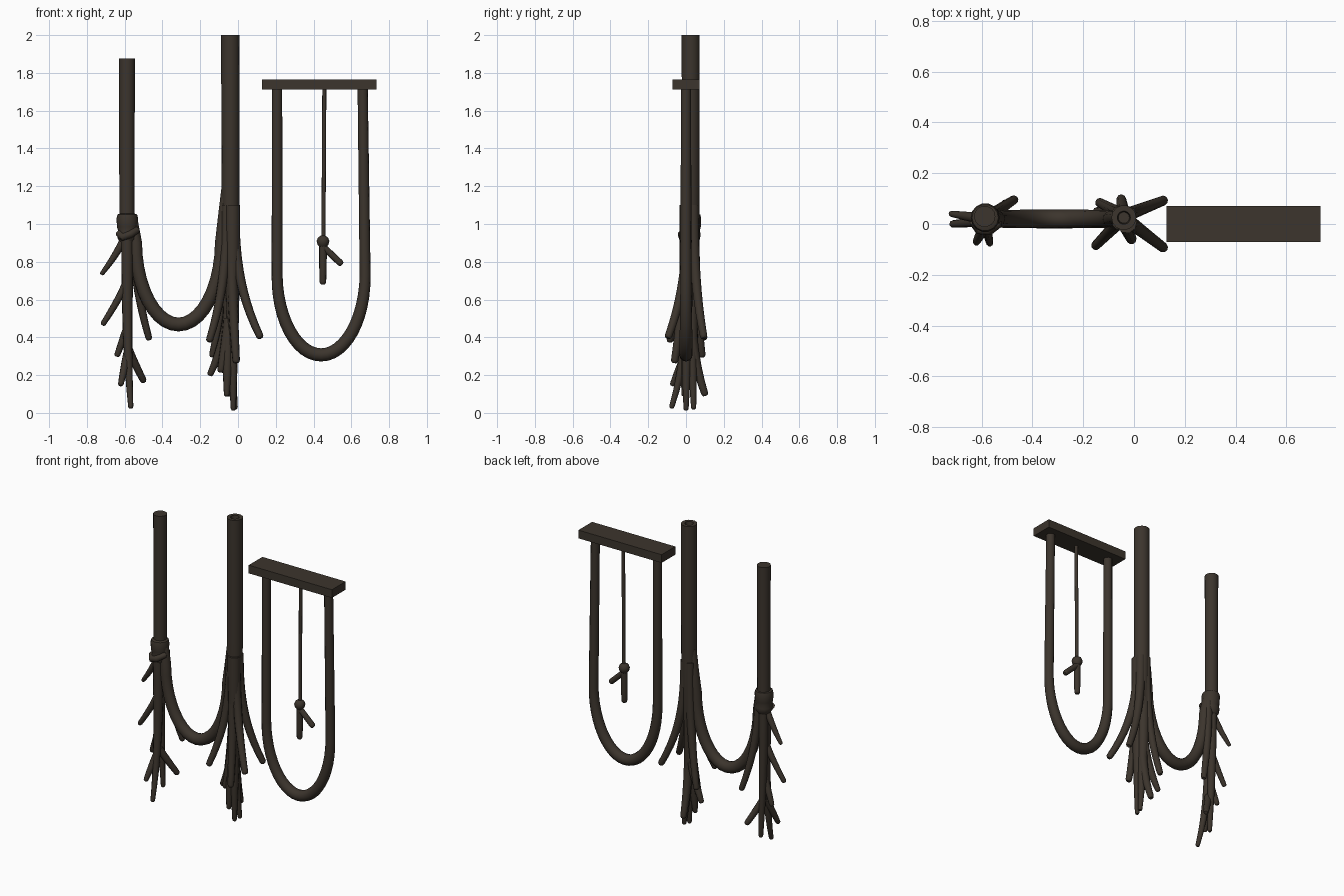
import bpy, bmesh, math
from mathutils import Vector

if "Cube" in bpy.data.objects:
    bpy.data.objects.remove(bpy.data.objects["Cube"])

bark = bpy.data.materials.new("dark bark brown")
bark.diffuse_color = (0.045, 0.035, 0.026, 1)
bark.use_nodes = True
bark.node_tree.nodes["Principled BSDF"].inputs["Base Color"].default_value = bark.diffuse_color


def finish(name, bm, smooth=True):
    bmesh.ops.recalc_face_normals(bm, faces=bm.faces)
    me = bpy.data.meshes.new(name)
    bm.to_mesh(me)
    bm.free()
    ob = bpy.data.objects.new(name, me)
    bpy.context.collection.objects.link(ob)
    me.materials.append(bark)
    if smooth:
        bpy.ops.object.select_all(action='DESELECT')
        ob.select_set(True)
        bpy.context.view_layer.objects.active = ob
        bpy.ops.object.shade_smooth_by_angle(angle=math.radians(50))


def skin(name, rings):
    """Join rings of points into a closed tube."""
    bm = bmesh.new()
    rings = [[bm.verts.new(p) for p in ring] for ring in rings]
    n = len(rings[0])
    for a, b in zip(rings, rings[1:]):
        for k in range(n):
            j = (k + 1) % n
            bm.faces.new((a[k], a[j], b[j], b[k]))
    bm.faces.new(rings[0])
    bm.faces.new(rings[-1])
    finish(name, bm)


def circle(sides):
    return [(math.cos(2 * math.pi * k / sides), math.sin(2 * math.pi * k / sides)) for k in range(sides)]


def lathe(name, x, y, profile, sides=14):
    skin(name, [[(x + r * c, y + r * s, z) for c, s in circle(sides)] for r, z in profile])


def tube(name, pts, radii, sides=9, round_end=False):
    """Sweep a circle of varying radius along a path."""
    pts, radii = [Vector(p) for p in pts], list(radii)
    if round_end:
        d, r, end = (pts[-1] - pts[-2]).normalized(), radii[-1], pts[-1]
        for k in (0.45, 0.8):
            pts.append(end + d * r * k)
            radii.append(r * math.sqrt(1 - k * k))
    rings, u = [], Vector((0.05, 1, 0.1))
    for i, (q, r) in enumerate(zip(pts, radii)):
        tan = (pts[min(i + 1, len(pts) - 1)] - pts[max(i - 1, 0)]).normalized()
        u = (u - tan * u.dot(tan)).normalized()
        v = tan.cross(u)
        rings.append([q + (u * c + v * s) * r for c, s in circle(sides)])
    skin(name, rings)


def root(name, start, tip, r0, r1, power, n=12):
    """Root that leaves its start vertically and flares out to its tip."""
    a, b = Vector(start), Vector(tip)
    ts = [i / n for i in range(n + 1)]
    pts = [(a.x + (b.x - a.x) * t ** power, a.y + (b.y - a.y) * t ** power, a.z + (b.z - a.z) * t) for t in ts]
    tube(name, pts, [r0 + (r1 - r0) * t ** 2 for t in ts], 9, True)


def u_path(cx, cy, half, z_side, z_bottom, n=20):
    """Half ellipse hanging from two points at z_side."""
    return [(cx - half * math.cos(math.pi * i / n), cy,
             z_side - (z_side - z_bottom) * math.sin(math.pi * i / n)) for i in range(n + 1)]


# Main trunk, with a small recess in the cut top
lathe("main_trunk", -0.04, 0.025, [(0.025, 0.6), (0.04, 0.8), (0.046, 1.0), (0.048, 1.2),
                                   (0.049, 2.0), (0.026, 2.0), (0.022, 1.96)])
# Left trunk and its binding collar
lathe("left_trunk", -0.588, 0.03, [(0.04, 0.95), (0.042, 1.875)])
lathe("collar", -0.586, 0.025, [(0.035, 0.9), (0.05, 0.92), (0.054, 0.945), (0.049, 0.965),
                                (0.055, 0.985), (0.057, 1.03), (0.052, 1.05), (0.04, 1.055)])
tube("collar_knot", [(-0.63, 0.01, 0.95), (-0.61, -0.022, 0.93), (-0.57, -0.025, 0.945), (-0.54, 0, 0.965)],
     [0.02] * 4, 9, True)

# Sagging root that joins both trunks
sag = [(-0.565, 0.03, 1.04)] + u_path(-0.315, 0.02, 0.226, 0.9, 0.468) + [(-0.078, 0.025, 1.03), (-0.065, 0.025, 1.18)]
tube("joining_root", sag, [0.03] + [0.033 + 0.004 * math.sin(math.pi * i / 20) for i in range(21)] + [0.029, 0.024], 12)

# Main roots in front and back pairs
for side, sgn in (("front", -1), ("back", 1)):
    root("right_root_" + side, (-0.02, 0.025 + sgn * 0.015, 1.1), (0.114, sgn * 0.092, 0.41), 0.028, 0.02, 2.5)
    root("inner_root_" + side, (-0.06, 0.025 + sgn * 0.018, 1.1),
         (-0.142 - sgn * -0.008, sgn * 0.084, 0.35 - sgn * 0.04), 0.028, 0.019, 2.5)
# Central mass and lower side tips of the main trunk
root("central_root_front", (-0.03, 0.005, 1.1), (-0.025, 0, 0.025), 0.042, 0.014, 2)
root("central_root_back", (-0.05, 0.03, 1.0), (-0.015, 0.04, 0.03), 0.039, 0.014, 3)
root("central_root_short", (-0.035, 0, 1.0), (-0.01, -0.06, 0.28), 0.03, 0.02, 2)
root("low_root_left", (-0.045, 0.03, 0.6), (-0.145, 0.05, 0.21), 0.03, 0.017, 1.8)
root("low_root_middle", (-0.05, 0.01, 0.45), (-0.06, -0.01, 0.1), 0.031, 0.015, 1)
root("low_root_bend", (-0.05, 0.01, 0.5), (-0.09, 0, 0.23), 0.028, 0.02, 1.3)
root("low_root_back", (-0.04, 0.03, 0.5), (-0.05, 0.098, 0.105), 0.028, 0.019, 2)

# Left trunk roots: two stems with side shoots
root("left_stem_front", (-0.587, 0.01, 0.97), (-0.568, -0.075, 0.035), 0.032, 0.014, 3.5)
root("left_stem_back", (-0.59, 0.035, 0.95), (-0.57, 0.035, 0.09), 0.028, 0.014, 2)
root("shoot_top", (-0.595, 0.02, 0.95), (-0.718, 0.04, 0.74), 0.021, 0.012, 1.3, 8)
root("shoot_upper", (-0.59, 0.01, 0.7), (-0.712, 0, 0.475), 0.02, 0.015, 1.2, 8)
root("shoot_middle", (-0.585, 0.01, 0.46), (-0.638, 0.02, 0.31), 0.02, 0.016, 1, 6)
root("shoot_low", (-0.585, 0, 0.32), (-0.62, -0.07, 0.155), 0.022, 0.015, 1, 6)
root("shoot_right", (-0.58, 0.01, 0.34), (-0.503, 0.08, 0.175), 0.022, 0.018, 1.1, 6)
root("shoot_long", (-0.555, 0.04, 0.98), (-0.473, 0.095, 0.4), 0.025, 0.018, 2)

# Plank holding the hanging parts
bm = bmesh.new()
bmesh.ops.create_cube(bm, size=1)
for v in bm.verts:
    v.co = (0.431 + v.co.x * 0.606, v.co.y * 0.142, 1.738 + v.co.z * 0.054)
finish("plank", bm, False)

# Hanging U-shaped loop, a little thicker towards the bottom
loop = [(0.207, 0, 1.715)] + u_path(0.44, 0, 0.233, 0.73, 0.307, 24) + [(0.66, 0, 1.715)]
tube("hanging_loop", loop, [0.027] + [0.029 + 0.006 * math.sin(math.pi * i / 24) for i in range(25)] + [0.027], 12)

# Thin hanging strand with a knot and a forked tip
tube("thin_strand", [(0.457, 0, 1.72), (0.452, 0, 0.9)], [0.011] * 2)
lathe("strand_knot", 0.45, 0, [(0.012, 0.938), (0.027, 0.928), (0.034, 0.91), (0.029, 0.89), (0.016, 0.875)], 10)
root("fork_stem", (0.45, 0, 0.9), (0.449, 0, 0.695), 0.021, 0.018, 1, 3)
root("fork_side", (0.45, 0, 0.88), (0.54, 0, 0.795), 0.018, 0.018, 1, 3)
